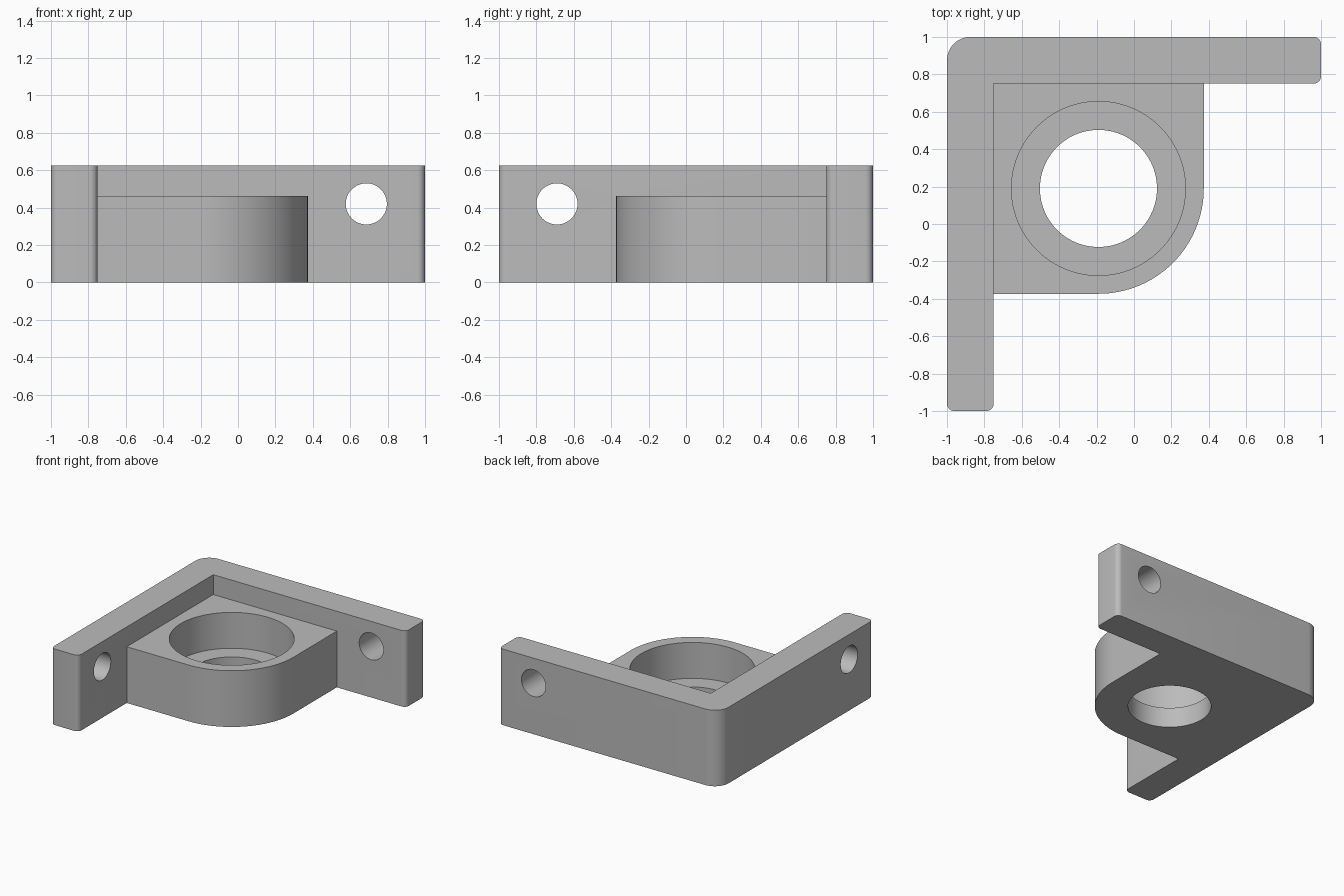
import bpy
import bmesh
from math import sin, cos, pi, radians
from mathutils import Matrix

if "Cube" in bpy.data.objects:
    bpy.data.objects.remove(bpy.data.objects["Cube"])

# Main dimensions
WALL_H, SEAT_H, LEDGE_Z = 0.625, 0.462, 0.167
INNER = 0.75                    # inner faces of the two walls
CX, CY, BOSS_R = -0.19, 0.19, 0.563

grey = bpy.data.materials.new("Light grey")
grey.use_nodes = True
COLOUR = (0.5, 0.5, 0.5, 1)
grey.diffuse_color = COLOUR
grey.node_tree.nodes["Principled BSDF"].inputs["Base Color"].default_value = COLOUR


def arc(x, y, r, start, steps=8):
    """Quarter arc, counter-clockwise from the start angle in degrees."""
    angles = [radians(start) + pi / 2 * i / steps for i in range(steps + 1)]
    return [(x + r * cos(a), y + r * sin(a)) for a in angles]


def add_object(name, bm):
    mesh = bpy.data.meshes.new(name)
    bmesh.ops.recalc_face_normals(bm, faces=bm.faces)
    bm.to_mesh(mesh)
    bm.free()
    mesh.materials.append(grey)
    obj = bpy.data.objects.new(name, mesh)
    bpy.context.collection.objects.link(obj)
    return obj


def prism(name, outline, height):
    bm = bmesh.new()
    face = bm.faces.new([bm.verts.new((x, y, 0)) for x, y in outline])
    top = bmesh.ops.extrude_face_region(bm, geom=[face])["geom"]
    verts = [v for v in top if isinstance(v, bmesh.types.BMVert)]
    bmesh.ops.translate(bm, verts=verts, vec=(0, 0, height))
    return add_object(name, bm)


def cylinder(name, radius, depth, centre, axis="Z", sides=96):
    turn = {"X": Matrix.Rotation(pi / 2, 4, "Y"),
            "Y": Matrix.Rotation(pi / 2, 4, "X"),
            "Z": Matrix.Identity(4)}[axis]
    bm = bmesh.new()
    bmesh.ops.create_cone(bm, cap_ends=True, segments=sides, radius1=radius,
                          radius2=radius, depth=depth,
                          matrix=Matrix.Translation(centre) @ turn)
    return add_object(name, bm)


# Corner walls: L outline with rounded outer corner and rounded ends
e = 0.04
walls = (arc(-1 + e, -1 + e, e, 180) + arc(-INNER - e, -1 + e, e, 270)
         + [(-INNER, INNER)]
         + arc(1 - e, INNER + e, e, 270) + arc(1 - e, 1 - e, e, 0)
         + arc(-1 + 0.125, 1 - 0.125, 0.125, 90, 12))
bracket = prism("bearing_bracket", walls, WALL_H)

# Seat block: square at the walls, round at the free corner, let into the walls
back = INNER + 0.1
seat = prism("seat_block",
             [(-back, CY - BOSS_R)] + arc(CX, CY, BOSS_R, 270, 32)
             + [(CX + BOSS_R, back), (-back, back)], SEAT_H)

# Bearing pocket, through bore and the two screw holes
cutters = [
    cylinder("bearing_pocket", 0.465, 1, (CX, CY, LEDGE_Z + 0.5)),
    cylinder("through_bore", 0.313, 2, (CX, CY, 0)),
    cylinder("back_screw_hole", 0.11, 1, (0.686, 0.9, 0.42), "Y", 48),
    cylinder("side_screw_hole", 0.11, 1, (-0.9, -0.69, 0.42), "X", 48),
]

for helper, operation in [(seat, "UNION")] + [(c, "DIFFERENCE") for c in cutters]:
    mod = bracket.modifiers.new(helper.name, "BOOLEAN")
    mod.object, mod.operation, mod.solver = helper, operation, "EXACT"
    helper.hide_render = True

# Bake the booleans and drop the helpers
graph = bpy.context.evaluated_depsgraph_get()
baked = bpy.data.meshes.new_from_object(bracket.evaluated_get(graph))
bracket.modifiers.clear()
bracket.data = baked
for helper in [seat] + cutters:
    bpy.data.objects.remove(helper)

# Smooth curved walls, crisp edges
bpy.ops.object.select_all(action="DESELECT")
bracket.select_set(True)
bpy.context.view_layer.objects.active = bracket
bpy.ops.object.shade_smooth_by_angle(angle=radians(30))
